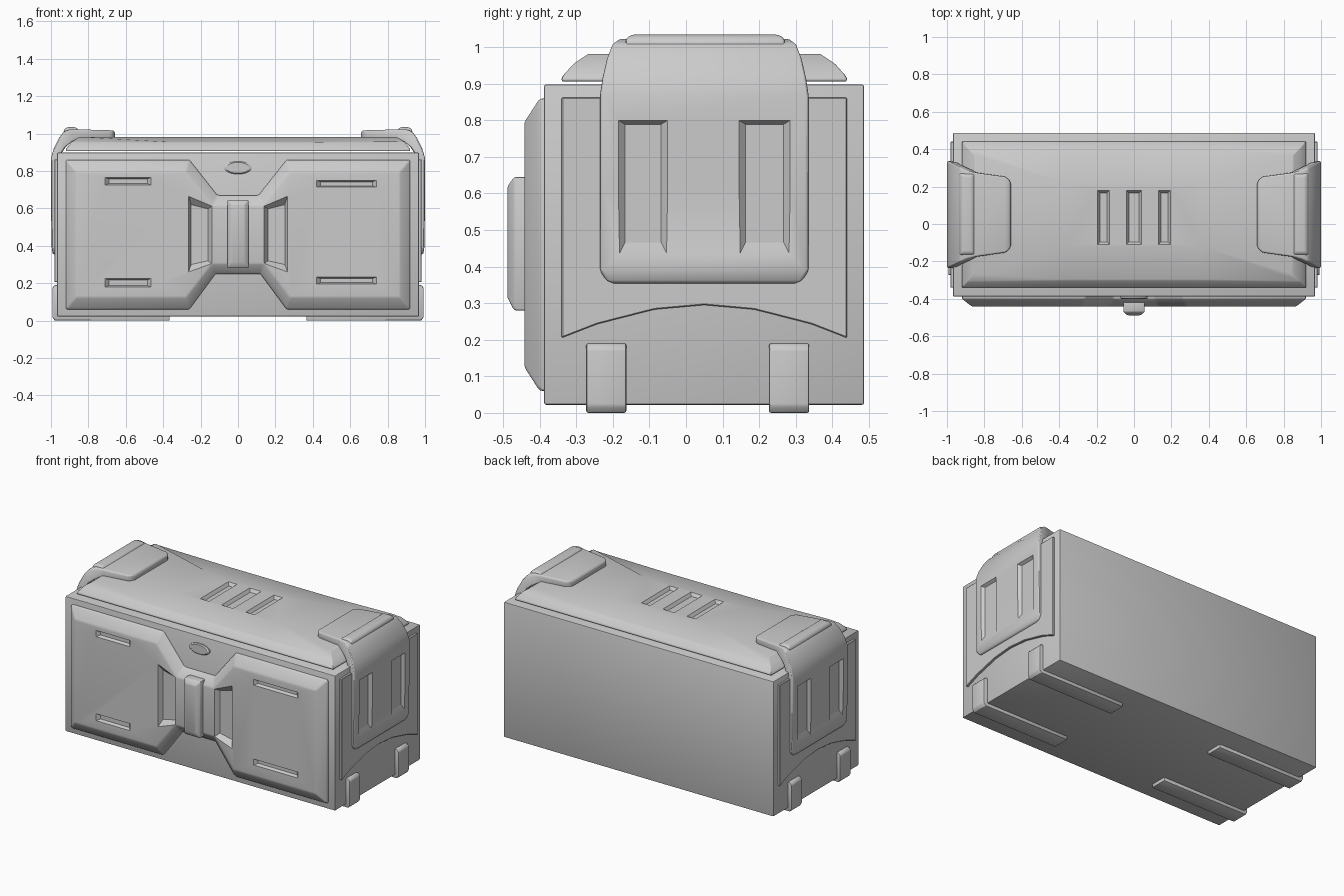
import bpy, bmesh
from math import cos, sin, pi

if "Cube" in bpy.data.objects:
    bpy.data.objects.remove(bpy.data.objects["Cube"])

YC = 0.05  # depth centre of the case body


def loft(name, rings):
    """Solid skinned through rings of equal point count, capped at both ends."""
    n = len(rings[0])
    verts = [p for r in rings for p in r]
    faces = [tuple(range(n)), tuple(range(len(verts) - n, len(verts)))]
    for k in range(len(rings) - 1):
        for i in range(n):
            j = (i + 1) % n
            faces.append((k * n + i, k * n + j, (k + 1) * n + j, (k + 1) * n + i))
    mesh = bpy.data.meshes.new(name)
    mesh.from_pydata(verts, [], faces)
    bm = bmesh.new()
    bm.from_mesh(mesh)
    bmesh.ops.recalc_face_normals(bm, faces=bm.faces)
    bm.to_mesh(mesh)
    bm.free()
    ob = bpy.data.objects.new(name, mesh)
    bpy.context.collection.objects.link(ob)
    return ob


def activate(ob):
    bpy.ops.object.select_all(action='DESELECT')
    ob.select_set(True)
    bpy.context.view_layer.objects.active = ob


def apply(ob, kind, **settings):
    m = ob.modifiers.new(kind, kind)
    for k, v in settings.items():
        setattr(m, k, v)
    activate(ob)
    bpy.ops.object.modifier_apply(modifier=m.name)


def bevel(ob, width, segments=2):
    apply(ob, 'BEVEL', width=width, segments=segments, limit_method='ANGLE', angle_limit=0.5)


def cut(ob, cutter):
    cutter.hide_render = True
    apply(ob, 'BOOLEAN', operation='DIFFERENCE', solver='EXACT', object=cutter)
    bpy.data.objects.remove(cutter)


def finish(ob, mirror=False):
    if mirror:
        apply(ob, 'MIRROR')
    activate(ob)
    bpy.ops.object.shade_smooth_by_angle(angle=0.5)


def rect(a0, a1, b0, b1):
    return [(a0, b0), (a1, b0), (a1, b1), (a0, b1)]


def on_x(x, pts): return [(x, a, b) for a, b in pts]
def on_y(y, pts): return [(a, y, b) for a, b in pts]
def on_z(z, pts): return [(a, b, z) for a, b in pts]


def both(half):
    """Mirror half an outline (x > 0) to a closed one."""
    return half + [(-a, b) for a, b in reversed(half)]


# Case body
body = loft("case_body", [on_z(z, rect(-.968, .968, -.388, .487)) for z in (.022, .898)])
bevel(body, .006)
finish(body)

# Bow-tie front panel
base = both([(.11, .67), (.26, .86), (.92, .86), (.92, .06), (.26, .06), (.12, .25)])
face = both([(.136, .615), (.278, .795), (.865, .795), (.865, .125), (.278, .125), (.142, .305)])
front = loft("front_panel", [on_y(-.37, base), on_y(-.40, base), on_y(-.442, face)])
bevel(front, .008)

# Pockets beside the handle
for s in (-1, 1):
    outer = [(s * a, b) for a, b in [(.14, .305), (.14, .612), (.265, .665), (.265, .26)]]
    inner = [(s * a, b) for a, b in [(.16, .32), (.16, .597), (.25, .62), (.25, .30)]]
    cut(front, loft("pocket_cutter", [on_y(-.46, outer), on_y(-.442, outer), on_y(-.412, inner)]))

# Slots in the four panel corners
for x0, x1, z0, z1 in [(-.71, -.465, .725, .765), (-.71, -.465, .18, .225),
                       (.42, .74, .713, .75), (.42, .74, .195, .233)]:
    cut(front, loft("slot_cutter", [on_y(-.46, rect(x0, x1, z0, z1)),
                                    on_y(-.442, rect(x0, x1, z0, z1)),
                                    on_y(-.422, rect(x0 + .02, x1 - .02, z0 + .008, z1 - .008))]))
finish(front)

# Front handle
handle = loft("front_handle", [on_y(-.40, rect(-.057, .057, .28, .645)),
                               on_y(-.47, rect(-.057, .057, .28, .645)),
                               on_y(-.488, rect(-.035, .035, .315, .62))])
bevel(handle, .006)
finish(handle)

# Oval button above the handle


def oval(f):
    return [(.073 * f * cos(i * pi / 12), .817 + .034 * f * sin(i * pi / 12)) for i in range(24)]


finish(loft("oval_button", [on_y(-.38, oval(1)), on_y(-.396, oval(1)), on_y(-.402, oval(.85))]))

# Lid with sloping flanks up to a waisted top
def lid_ring(xo, xi, yo, yi):
    return [(a, YC + b) for a, b in both([(xi, yi), (xo, yo), (xo, -yo), (xi, -yi)])]


lid = loft("lid", [on_z(.906, lid_ring(.92, .36, .39, .39)),
                   on_z(.918, lid_ring(.92, .36, .39, .39)),
                   on_z(.954, lid_ring(.89, .36, .358, .350)),
                   on_z(.982, lid_ring(.85, .36, .318, .168))])
bevel(lid, .005)
for x, w in ((-.163, .032), (0, .042), (.163, .032)):
    cut(lid, loft("rib_cutter", [on_z(1.0, rect(x - w, x + w, -.11, .18)),
                                 on_z(.983, rect(x - w, x + w, -.11, .18)),
                                 on_z(.963, rect(x - w + .014, x + w - .014, -.095, .165))]))
finish(lid)

# Raised side plates with arched lower edge
arch = [(YC + .39 * t, .295 - .09 * abs(t) ** 1.9) for t in (-1, -.75, -.35, 0, .35, .75, 1)]
plate = arch + [(.44, .862), (-.34, .862)]
side = loft("side_plates", [on_x(.95, plate), on_x(.982, plate)])
bevel(side, .003, 1)
finish(side, True)

# Corner clamps wrapping from the sides over the lid: outer x,z / inner x,z / half width
path = [(.988, .353, .955, .353, .245), (.992, .362, .955, .362, .268),
        (.996, .39, .955, .385, .285), (1.0, .62, .955, .62, .285),
        (1.0, .87, .955, .87, .285), (.985, .92, .94, .90, .278),
        (.958, .975, .92, .93, .266), (.93, 1.012, .89, .955, .252),
        (.90, 1.022, .86, .97, .238), (.85, 1.022, .84, .974, .225),
        (.69, 1.018, .69, .974, .203), (.668, 1.016, .668, .974, .188), (.658, 1.01, .658, .974, .165)]
clamp = loft("corner_clamps", [[(xo, YC - w, zo), (xo, YC + w, zo), (xi, YC + w, zi), (xi, YC - w, zi)]
                               for xo, zo, xi, zi, w in path])
bevel(clamp, .01, 3)
for y0, y1 in ((-.185, -.05), (.145, .285)):
    cut(clamp, loft("clamp_cutter", [on_x(1.02, rect(y0, y1, .43, .80)),
                                     on_x(1.0, rect(y0, y1, .43, .80)),
                                     on_x(.975, rect(y0 + .025, y1 - .025, .48, .785))]))
finish(clamp, True)

# Ridge across the top of each clamp
ridge = loft("clamp_ridges", [on_z(.99, rect(.852, .935, -.165, .27)),
                              on_z(1.022, rect(.852, .93, -.165, .27)),
                              on_z(1.034, rect(.868, .915, -.15, .255))])
bevel(ridge, .007)
finish(ridge, True)

# L-shaped feet under and up the sides
foot = [(.365, 0), (.98, 0), (.993, .02), (.993, .175), (.98, .19), (.93, .19), (.93, .05), (.365, .05)]
for name, y0, y1 in (("front_feet", -.273, -.163), ("back_feet", .227, .337)):
    feet = loft(name, [on_y(y0, foot), on_y(y1, foot)])
    bevel(feet, .006)
    finish(feet, True)
